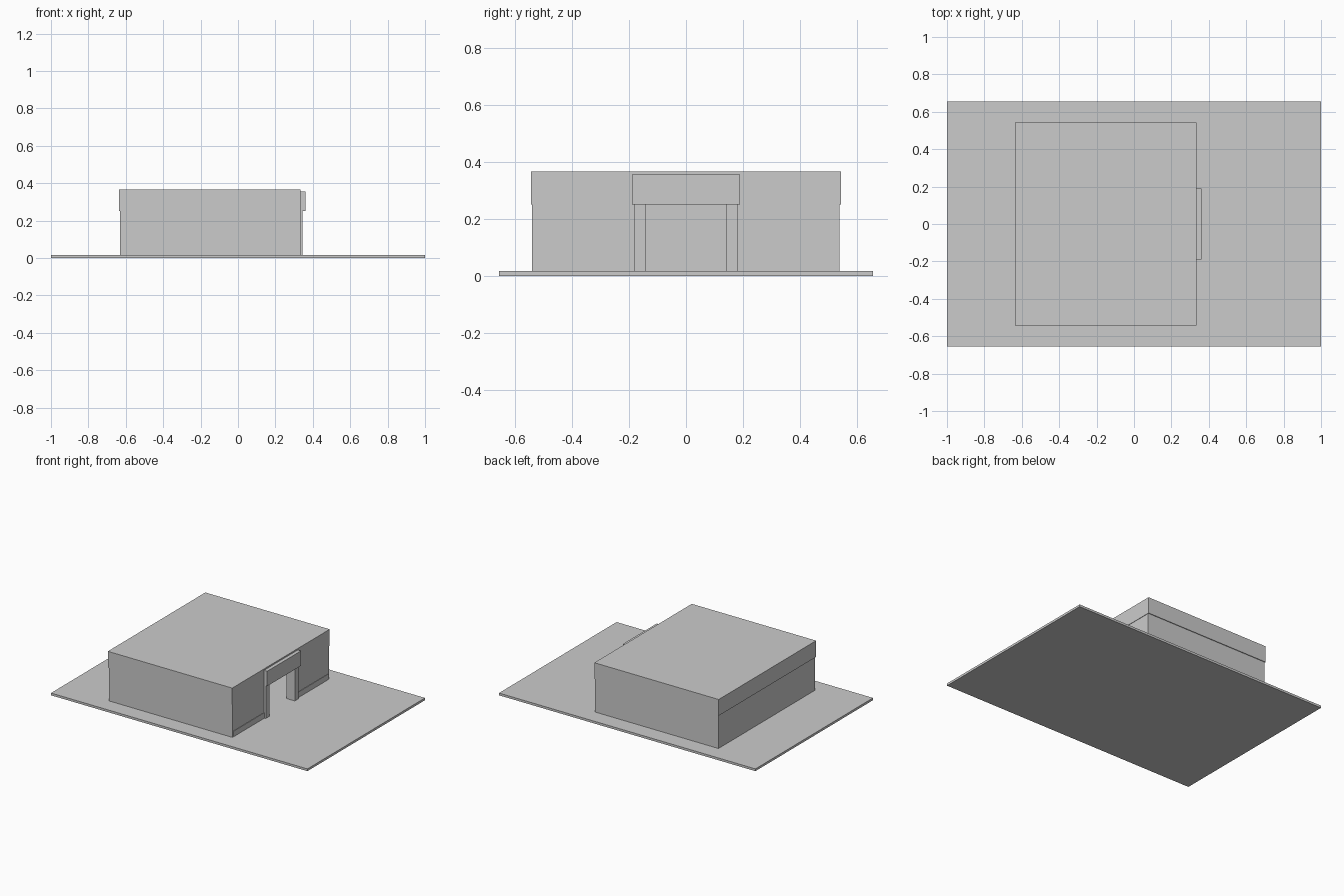
import bpy
import bmesh
from mathutils import Matrix, Vector

if "Cube" in bpy.data.objects:
    bpy.data.objects.remove(bpy.data.objects["Cube"])


def box(name, x, y, z):
    """Axis-aligned box from (min, max) ranges."""
    bm = bmesh.new()
    bmesh.ops.create_cube(bm, size=1.0)
    lo, hi = Vector((x[0], y[0], z[0])), Vector((x[1], y[1], z[1]))
    bm.transform(Matrix.Translation((lo + hi) / 2) @ Matrix.Diagonal((hi - lo).to_4d()))
    mesh = bpy.data.meshes.new(name)
    bm.to_mesh(mesh)
    bm.free()
    obj = bpy.data.objects.new(name, mesh)
    bpy.context.collection.objects.link(obj)
    return obj


G, H, T = 0.016, 0.25, 0.365     # slab top, wall top, roof top
X0, X1, Y = -0.635, 0.335, 0.543  # roof footprint
IN = 0.005                       # wall inset below the roof band
W = 0.01                         # wall thickness

# Paved base
box("ground_slab", (-1, 1), (-0.655, 0.655), (0, G))

# Deep flat roof, slightly overhanging the walls
box("roof_block", (X0, X1), (-Y, Y), (H, T))

# Rear wall opposite the entrance
box("rear_wall", (X0 + IN, X0 + IN + W), (-Y + IN, Y - IN), (G, H))

# Side walls, entrance walls, skirting and door posts on both sides
for label, s in (("left", -1), ("right", 1)):
    def span(a, b):
        return tuple(sorted((s * a, s * b)))
    outer = Y - 0.003 if s < 0 else Y - IN
    box(label + "_side_wall", (X0 + IN, X1 - 0.001), span(outer - W, outer), (G, H))
    box(label + "_entrance_wall", (X1 - 0.003 - W, X1 - 0.003), span(0.18, outer - W), (G, H))
    box(label + "_skirting", (X1 - 0.004, X1), span(0.18, outer - W), (G, 0.055))
    box(label + "_door_post", (0.28, 0.345), span(0.14, 0.183), (G, H))

# Fascia panel above the doorway
box("entrance_fascia", (X1 - 0.001, 0.36), (-0.189, 0.189), (H, 0.355))
